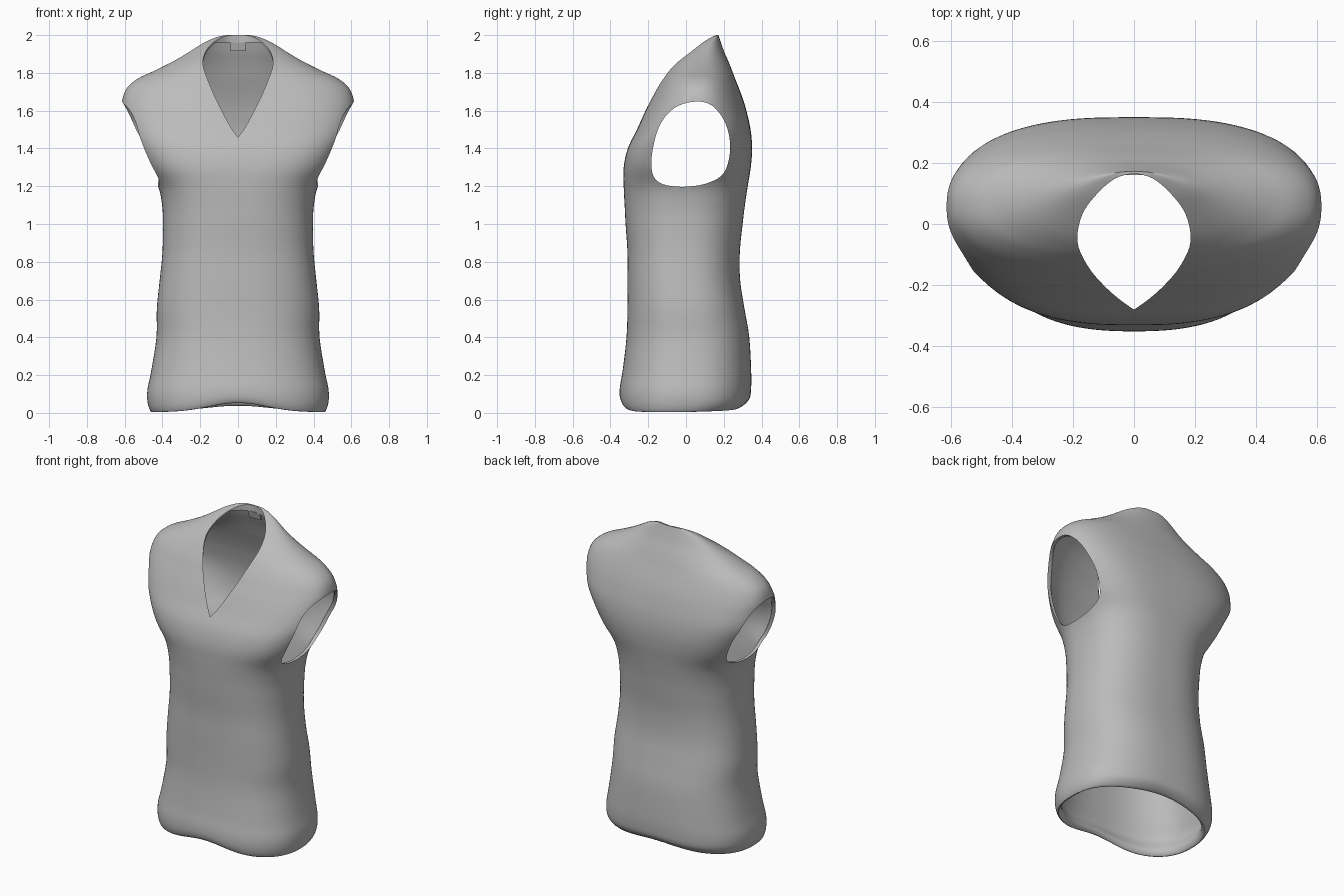
import bpy
import bmesh
import math
from mathutils import Vector

cube = bpy.data.objects.get("Cube")
if cube:
    bpy.data.objects.remove(cube, do_unlink=True)


def make_material(name, color):
    material = bpy.data.materials.new(name)
    material.use_nodes = True
    material.diffuse_color = color
    shader = next(n for n in material.node_tree.nodes if n.type == "BSDF_PRINCIPLED")
    shader.inputs["Base Color"].default_value = color
    return material


def smooth_path(points, steps):
    """Catmull-Rom interpolation through points of any dimension."""
    points = [Vector(p) for p in points]
    padded = [points[0]] + points + [points[-1]]
    path = []
    for a, b, c, d in zip(padded, padded[1:], padded[2:], padded[3:]):
        for i in range(steps):
            t = i / steps
            path.append(b + (c - a) * (t / 2)
                        + (a * 2 - b * 5 + c * 4 - d) * (t * t / 2)
                        + (b * 3 - a - c * 3 + d) * (t ** 3 / 2))
    return path + [points[-1]]


def loft(name, rings):
    """Bridge equal closed rings of points into one capped solid."""
    bm = bmesh.new()
    loops = [[bm.verts.new(p) for p in ring] for ring in rings]
    count = len(loops[0])
    for low, high in zip(loops, loops[1:]):
        for i in range(count):
            j = (i + 1) % count
            bm.faces.new((low[i], low[j], high[j], high[i]))
    bm.faces.new(loops[0][::-1])
    bm.faces.new(loops[-1])
    bmesh.ops.recalc_face_normals(bm, faces=bm.faces)
    mesh = bpy.data.meshes.new(name)
    bm.to_mesh(mesh)
    bm.free()
    obj = bpy.data.objects.new(name, mesh)
    bpy.context.collection.objects.link(obj)
    return obj


def cut(obj, cutter):
    modifier = obj.modifiers.new("Opening", "BOOLEAN")
    modifier.operation = "DIFFERENCE"
    modifier.solver = "EXACT"
    modifier.object = cutter
    bpy.context.view_layer.update()
    bpy.context.view_layer.objects.active = obj
    bpy.ops.object.modifier_apply(modifier=modifier.name)
    bpy.data.objects.remove(cutter, do_unlink=True)


# Outer sections from the hem to the collar: height, half width, front, back
outer = [
    (.005, .46, -.335, .295), (.05, .478, -.35, .335),
    (.12, .48, -.35, .345), (.22, .46, -.335, .345), (.4, .432, -.315, .335),
    (.55, .43, -.31, .31), (.7, .415, -.31, .287), (.85, .4, -.31, .285),
    (1, .397, -.32, .3), (1.1, .402, -.325, .312), (1.2, .424, -.33, .327),
    (1.3, .488, -.33, .343), (1.4, .54, -.308, .35),
    (1.5, .592, -.26, .342), (1.6, .613, -.215, .32), (1.66, .612, -.185, .302),
    (1.72, .588, -.155, .28), (1.77, .53, -.125, .26), (1.81, .445, -.1, .245),
    (1.86, .345, -.06, .225), (1.91, .26, 0, .203), (1.96, .18, .07, .185),
    (1.99, .11, .13, .175), (2, .06, .16, .172),
]
# Lining runs down just inside the cloth, then folds at the hem
lining = [(z, w - .02, f + .014, b - .014) for z, w, f, b in outer[2:-2]]
hem_fold = [(.05, .44, -.315, .275), (.02, .442, -.318, .275)]
SIDES = 112


def body_ring(section):
    z, width, front, back = section
    middle, depth = (front + back) / 2, (back - front) / 2
    # boxier around the armholes, rounder over the shoulders
    power = 2 / (2.45 + .5 * math.exp(-((z - 1.4) / .2) ** 2) - max(0, z - 1.55))
    hem = math.exp(-z / .12)
    ring = []
    for i in range(SIDES):
        angle = math.tau * (i + .5) / SIDES
        c, s = math.cos(angle), math.sin(angle)
        x = width * math.copysign(abs(c) ** power, c)
        y = middle + depth * math.copysign(abs(s) ** power, s)
        # the hem rises in the middle of the front and slightly at the back
        lift = (.05 if s < 0 else .025) * abs(s) * math.exp(-(x / .22) ** 2)
        ring.append((x, y, z + hem * (lift + .01 * max(s, 0))))
    return ring


shirt = loft("shirt_body", [body_ring(s) for s in
                            smooth_path(lining[::-1] + hem_fold + outer, 4)])

# V neck opening: half outline mirrored, cut straight down
half_neck = smooth_path([(0, -.281), (.05, -.245), (.1, -.2), (.15, -.14), (.185, -.06),
                         (.17, .03), (.12, .1), (.06, .15), (0, .166)], 5)
neck = half_neck + [Vector((-p.x, p.y)) for p in half_neck[-2:0:-1]]
cut(shirt, loft("neck_cutter", [[(p.x, p.y, z) for p in neck] for z in (1.3, 2.2)]))

# Armholes: egg outline cut through each side
egg = smooth_path([(-.02, 1.196), (.1, 1.212), (.2, 1.27), (.234, 1.4), (.21, 1.53),
                   (.14, 1.625), (.05, 1.648), (-.06, 1.615), (-.14, 1.52), (-.18, 1.37),
                   (-.175, 1.26), (-.12, 1.21), (-.02, 1.196)], 5)[:-1]
for side in (-1, 1):
    cut(shirt, loft("armhole_cutter", [[(side * x, p.x, p.y) for p in egg] for x in (.25, .9)]))

# Neck label inside the back of the collar
label = loft("neck_label", [[(x, y + d, z) for x, y, z in
                             ((-.042, .172, 1.915), (.042, .172, 1.915),
                              (.042, .16, 1.96), (-.042, .16, 1.96))] for d in (0, .006)])

fabric = make_material("grey fabric", (.5, .5, .5, 1))
for obj in (shirt, label):
    obj.data.materials.clear()
    obj.data.materials.append(fabric)
bpy.ops.object.select_all(action="DESELECT")
shirt.select_set(True)
bpy.context.view_layer.objects.active = shirt
bpy.ops.object.shade_smooth_by_angle(angle=math.radians(40))
